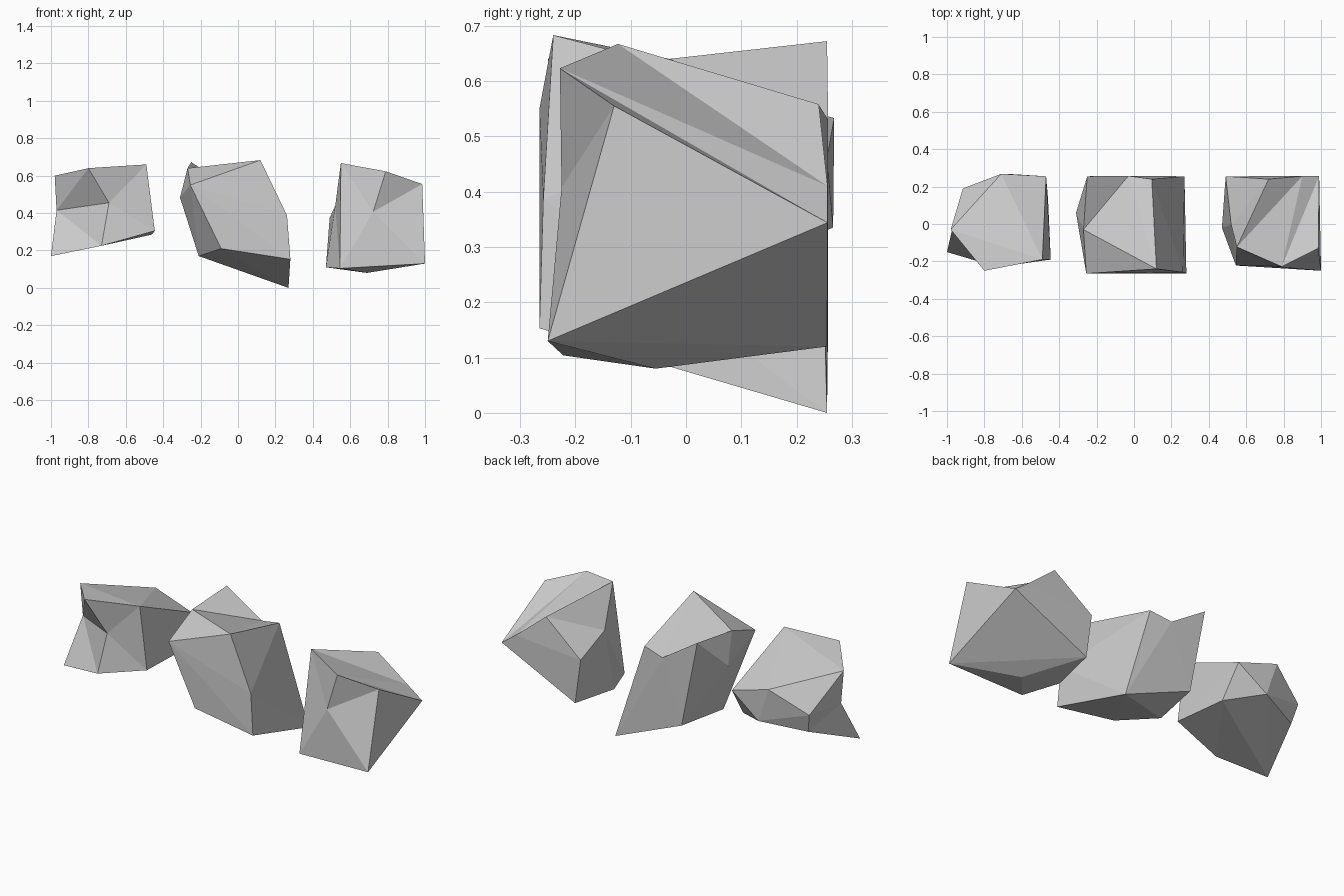
import bpy
import bmesh

if "Cube" in bpy.data.objects:
    bpy.data.objects.remove(bpy.data.objects["Cube"])


def rock(name, points, clear, fans):
    """Convex boulder from corner points; `clear` opens the areas of the hull whose
    corners all lie in a letter group, `fans` rebuilds them as dents (hub + rim).
    Letters a, b, c... name the corner points in order."""
    bm = bmesh.new()
    v = {chr(97 + i): bm.verts.new(p) for i, p in enumerate(points)}
    bmesh.ops.convex_hull(bm, input=list(bm.verts))

    # open the dented areas
    groups = [{v[c] for c in group} for group in clear]
    gone = [f for f in bm.faces if any(set(f.verts) <= g for g in groups)]
    for f in gone:
        bm.faces.remove(f)

    # fill each dent with a fan of triangles
    for hub, rim in fans:
        for p, q in zip(rim, rim[1:]):
            tri = (v[hub], v[p], v[q])
            if not bm.faces.get(tri):
                bm.faces.new(tri)

    # tidy leftover hull edges
    for e in [e for e in bm.edges if not e.link_faces]:
        bm.edges.remove(e)
    bmesh.ops.recalc_face_normals(bm, faces=list(bm.faces))
    mesh = bpy.data.meshes.new(name)
    bm.to_mesh(mesh)
    bm.free()
    obj = bpy.data.objects.new(name, mesh)
    bpy.context.collection.objects.link(obj)
    return obj


# left rock, notched on its front left
rock("left_rock", [
    (-1, -.15, .17), (-.98, -.03, .60), (-.80, -.25, .64), (-.49, -.19, .66),
    (-.97, -.02, .415), (-.69, -.20, .455), (-.73, -.23, .225), (-.445, -.19, .305),
    (-.47, .255, .46), (-.71, .268, .533), (-.915, .19, .41), (-.645, .266, .335),
    (-.89, .165, .30), (-.46, .14, .285)],
    clear=["abcgef", "acdghef", "abkme"],
    fans=[("e", "gamkbcfg"), ("f", "cdhg")])

# middle rock, with a peak at the back left
rock("middle_rock", [
    (.12, -.24, .683), (-.25, .255, .672), (-.27, -.03, .64), (-.255, -.265, .55),
    (-.09, -.262, .21), (.28, -.265, .153), (.262, -.258, .387), (.095, .24, .557),
    (-.03, .257, .53), (-.31, .06, .483), (-.21, -.04, .17), (.27, .255, 0),
    (-.152, .257, .173)],
    clear=["abchi"],
    fans=[("i", "bcah")])

# right rock, dented in front, on top and on its left side
rock("right_rock", [
    (.55, -.123, .667), (.79, -.228, .623), (.985, -.13, .555), (1, -.25, .13),
    (.545, -.222, .104), (.723, -.225, .407), (.72, .24, .558), (.90, .256, .41),
    (.99, .256, .344), (.52, -.005, .44), (.49, .255, .375), (.525, .255, .12),
    (.47, -.02, .11), (.69, -.055, .08)],
    clear=["abcdef", "abcghi", "agkmej"],
    fans=[("f", "abcdea"), ("h", "gabi"), ("b", "ic"), ("j", "agkmea")])
